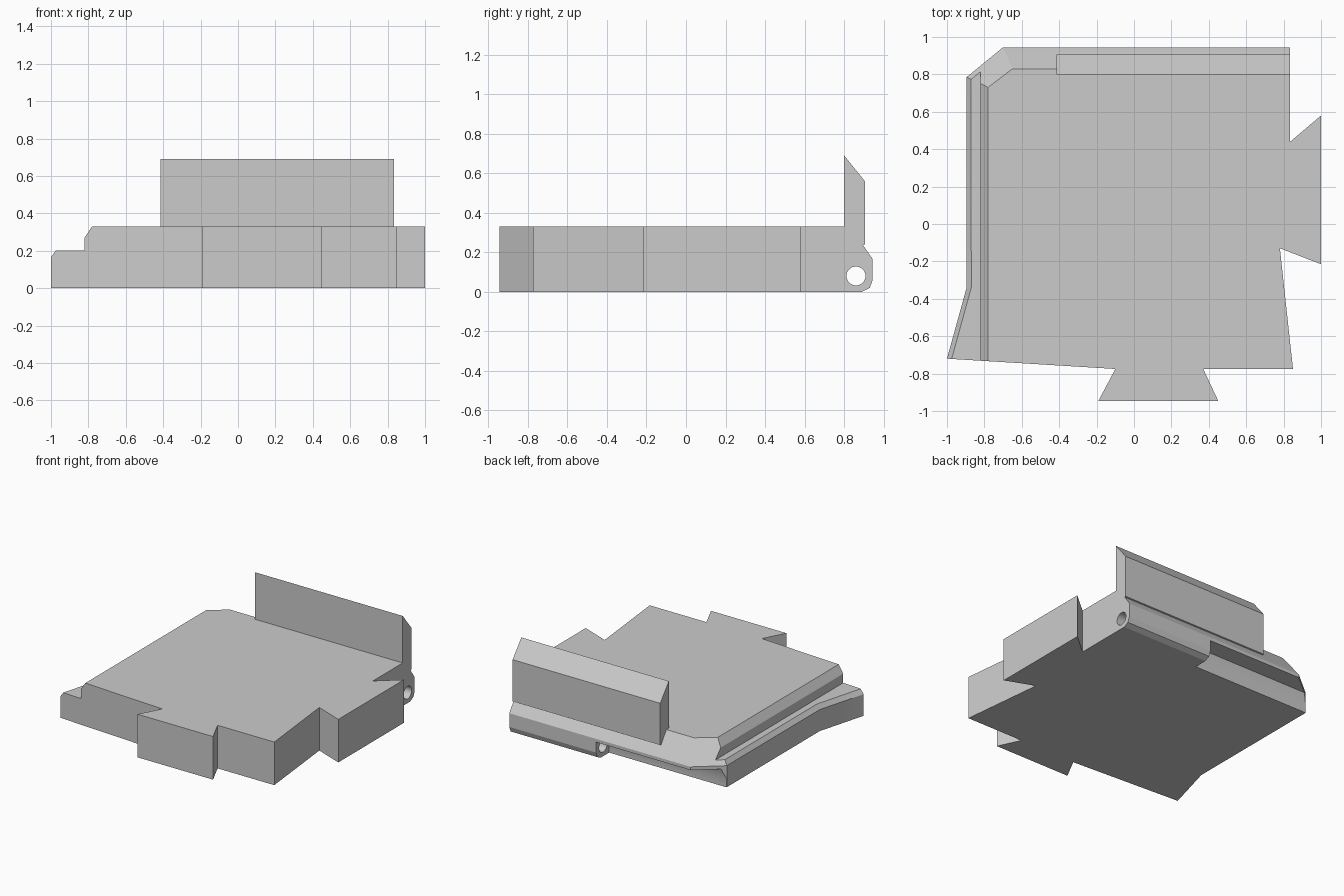
import bpy, bmesh
from math import radians, sin, cos, pi

cube = bpy.data.objects.get("Cube")
if cube:
    bpy.data.objects.remove(cube, do_unlink=True)

grey = bpy.data.materials.new("plain grey")
grey.use_nodes = True
COLOUR = (0.6, 0.6, 0.6, 1)
grey.diffuse_color = COLOUR
grey.node_tree.nodes["Principled BSDF"].inputs["Base Color"].default_value = COLOUR


def loft(name, rings):
    """Closed solid through rings with equal point counts."""
    bm = bmesh.new()
    loops = [[bm.verts.new(p) for p in ring] for ring in rings]
    for low, high in zip(loops, loops[1:]):
        for i in range(len(low)):
            j = (i + 1) % len(low)
            bm.faces.new((low[i], low[j], high[j], high[i]))
    bm.faces.new(loops[0])
    bm.faces.new(loops[-1])
    bmesh.ops.recalc_face_normals(bm, faces=bm.faces)
    mesh = bpy.data.meshes.new(name)
    bm.to_mesh(mesh)
    bm.free()
    mesh.materials.append(grey)
    obj = bpy.data.objects.new(name, mesh)
    bpy.context.collection.objects.link(obj)
    return obj


def prism_x(name, profile, x0, x1):
    return loft(name, [[(x, y, z) for y, z in profile] for x in (x0, x1)])


def prism_y(name, profile, y0, y1):
    return loft(name, [[(x, y, z) for x, z in profile] for y in (y0, y1)])


def activate(obj):
    bpy.ops.object.select_all(action='DESELECT')
    obj.select_set(True)
    bpy.context.view_layer.objects.active = obj


def cut(obj, cutter):
    cutter.hide_render = True
    mod = obj.modifiers.new("cut", 'BOOLEAN')
    mod.operation = 'DIFFERENCE'
    mod.solver = 'EXACT'
    mod.object = cutter
    activate(obj)
    bpy.ops.object.modifier_apply(modifier=mod.name)
    bpy.data.objects.remove(cutter, do_unlink=True)


# Slab outline: front tab, right tab, sloped back edge and chamfered corner
FIXED = [(-0.10, -0.775), (-0.19, -0.945), (0.45, -0.945), (0.37, -0.775),
         (0.85, -0.775), (0.78, -0.13), (1, -0.215), (1, 0.58), (0.835, 0.44)]


def slab_ring(z, t, inset):
    moving = [(0.835, 0.945 - 0.115 * t),
              (-0.70 + 0.05 * t, 0.945 - 0.115 * t),
              (-0.895 + 0.115 * t, 0.785 - 0.055 * t),
              (-0.895 + inset, -0.34),
              (-1 + inset, -0.72 - 0.061 * inset)]
    return [(x, y, z) for x, y in FIXED + moving]


slab = loft("slab", [slab_ring(0, 0, 0), slab_ring(0.165, 0, 0),
                     slab_ring(0.2, 0.21, 0.025), slab_ring(0.33, 1, 0.1)])

# Low ledge along the right-hand side of the model
cut(slab, prism_y("ledge_cutter", [(-1.2, 0.2), (-0.82, 0.2), (-0.82, 0.27),
                                   (-0.78, 0.33), (-0.74, 0.39), (-1.2, 0.39)], -1.2, 1.2))

# Recess under the back lip, beside the hinge barrel
cut(slab, prism_x("recess_cutter", [(0.787, -0.1), (0.787, 0.07), (0.81, 0.14),
                                    (1.1, 0.14), (1.1, -0.1)], -1.2, 0.1))

# Rounded lower edge of the hinge barrel
cut(slab, prism_x("barrel_cutter", [(0.89, -0.05), (0.89, 0), (0.93, 0.02),
                                    (0.945, 0.06), (1.1, 0.06), (1.1, -0.05)], 0, 1))

# Hinge pin hole
hole = [(0.86 + 0.048 * cos(a * pi / 16), 0.08 + 0.048 * sin(a * pi / 16)) for a in range(32)]
cut(slab, prism_x("hole_cutter", hole, 0.05, 1))

# Upright back wall with a sloped top
wall = prism_x("back_wall", [(0.80, 0.25), (0.80, 0.69), (0.905, 0.56),
                             (0.905, 0.24), (0.89, 0.235)], -0.415, 0.835)

for obj in (slab, wall):
    activate(obj)
    bpy.ops.object.shade_smooth_by_angle(angle=radians(20))
